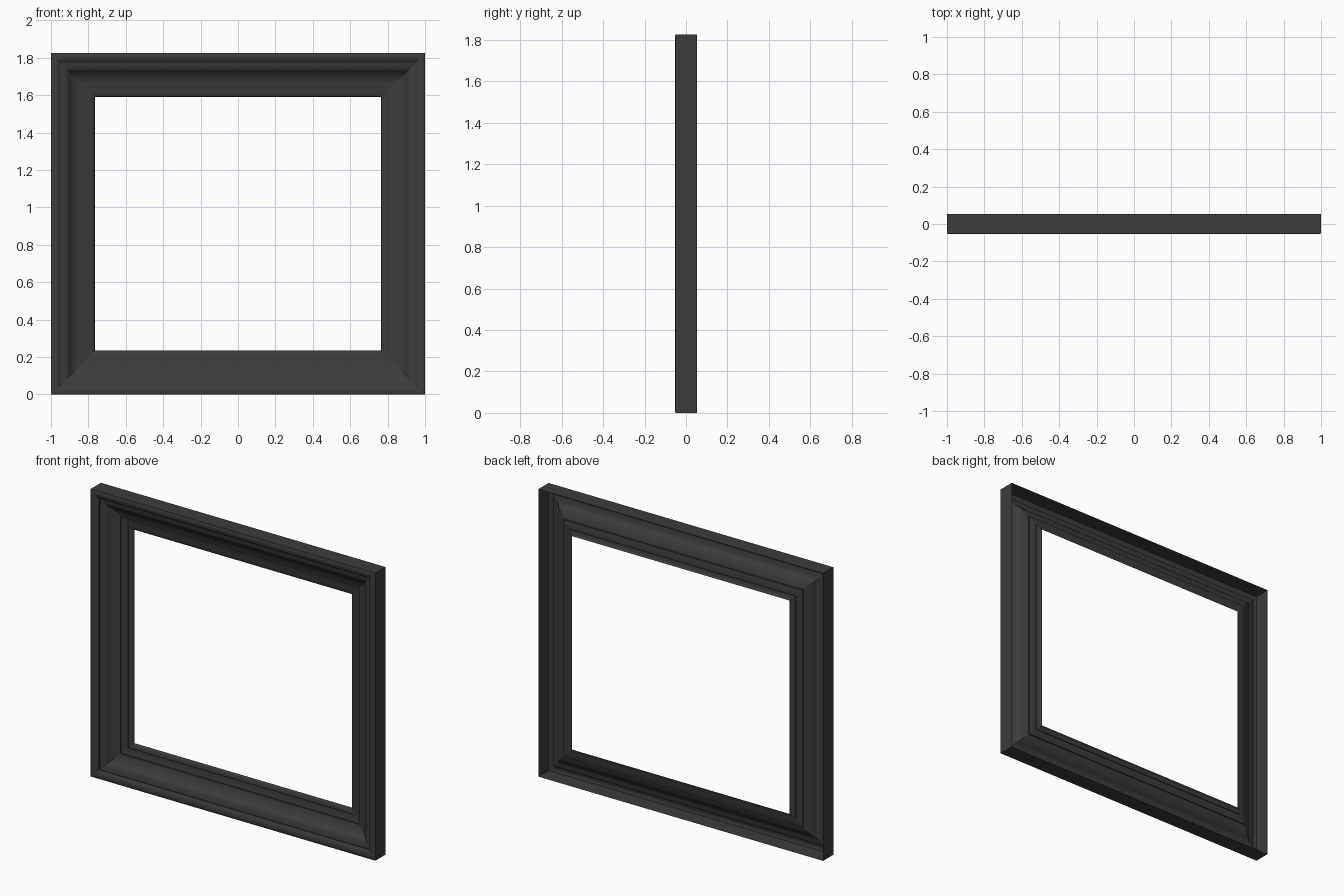
import bpy
import bmesh
import math

cube = bpy.data.objects.get("Cube")
if cube:
    bpy.data.objects.remove(cube, do_unlink=True)

HALF_WIDTH, HEIGHT, DEPTH = 1.0, 1.825, 0.053

# Charcoal finish
charcoal = bpy.data.materials.new("charcoal")
charcoal.use_nodes = True
colour = (0.045, 0.045, 0.045, 1)
charcoal.diffuse_color = colour
charcoal.node_tree.nodes["Principled BSDF"].inputs["Base Color"].default_value = colour


def cove(start, end, steps=6):
    """Concave quarter sweep: steep at the start, flat at the end."""
    (d0, y0), (d1, y1) = start, end
    angles = [math.pi / 2 * i / steps for i in range(steps + 1)]
    return [(d0 + (d1 - d0) * (0.4 * i / steps + 0.6 * (1 - math.cos(a))),
             y0 + (y1 - y0) * (0.4 * i / steps + 0.6 * math.sin(a)))
            for i, a in enumerate(angles)]


# Moulding section: (distance in from the outer edge, y)
section = [(0, DEPTH), (0, -0.05), (0.008, -DEPTH), (0.025, -0.052),
           (0.04, -0.046), (0.05, -0.038), (0.05, -0.03), (0.075, -0.026)]
section += cove((0.092, -0.018), (0.16, 0.02))
section += [(0.16, 0.027)]
section += cove((0.165, 0.027), (0.205, 0.033), 3)
section += [(0.205, 0.038), (0.218, 0.04), (0.228, 0.044), (0.235, DEPTH)]


def ring(bm, inset, y):
    x, low, high = HALF_WIDTH - inset, inset, HEIGHT - inset
    return [bm.verts.new(p) for p in
            ((-x, y, low), (x, y, low), (x, y, high), (-x, y, high))]


# Mitred moulding, an open shell at the back
bm = bmesh.new()
rings = [ring(bm, d, y) for d, y in section]
for outer, inner in zip(rings, rings[1:]):
    for i in range(4):
        j = (i + 1) % 4
        bm.faces.new((outer[i], outer[j], inner[j], inner[i]))
    # Keep the mitre joints crisp
    for a, b in zip(outer, inner):
        bm.edges.get((a, b)).smooth = False

mesh = bpy.data.meshes.new("frame_moulding")
bm.to_mesh(mesh)
bm.free()
mesh.materials.append(charcoal)
frame = bpy.data.objects.new("frame_moulding", mesh)
bpy.context.collection.objects.link(frame)

bpy.ops.object.select_all(action="DESELECT")
frame.select_set(True)
bpy.context.view_layer.objects.active = frame
bpy.ops.object.shade_smooth_by_angle(angle=math.radians(30))
